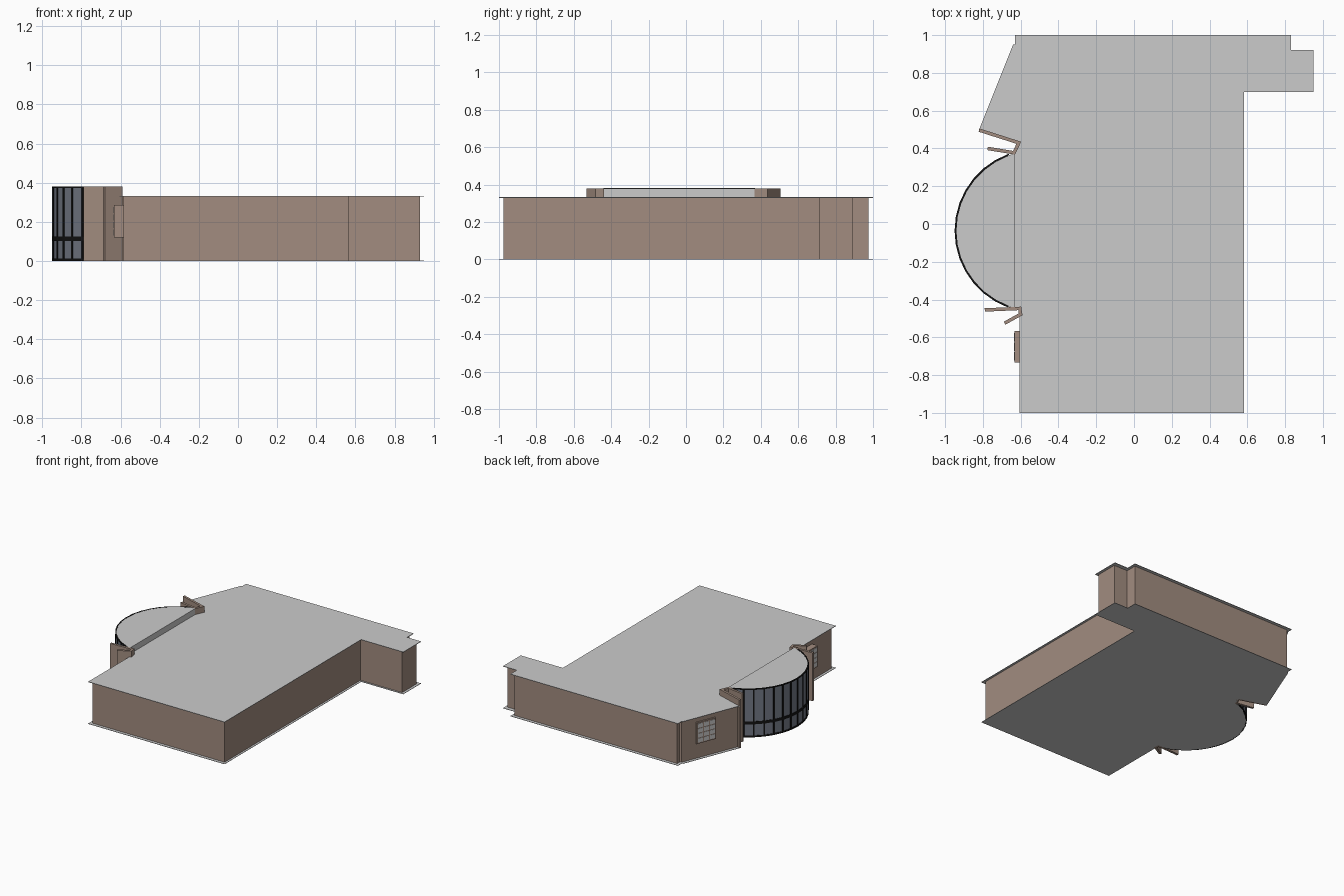
import bpy, bmesh, math
from mathutils import Vector

if "Cube" in bpy.data.objects:
    bpy.data.objects.remove(bpy.data.objects["Cube"])


def material(name, rgb):
    m = bpy.data.materials.new(name)
    m.diffuse_color = (*rgb, 1)
    m.use_nodes = True
    m.node_tree.nodes["Principled BSDF"].inputs["Base Color"].default_value = m.diffuse_color
    return m


BROWN = material("brown_wall", (0.36, 0.265, 0.215))
GREY = material("light_grey", (0.60, 0.60, 0.60))
GLASS = material("blue_grey_glass", (0.17, 0.19, 0.235))
BLACK = material("black_frame", (0.006, 0.006, 0.006))


def prisms(name, parts, mat):
    """One object from a list of (outline, bottom z, top z)."""
    bm = bmesh.new()
    for ring, z0, z1 in parts:
        low = [bm.verts.new((p[0], p[1], z0)) for p in ring]
        high = [bm.verts.new((p[0], p[1], z1)) for p in ring]
        bm.faces.new(low[::-1])
        bm.faces.new(high)
        n = len(ring)
        for i in range(n):
            j = (i + 1) % n
            bm.faces.new((low[i], low[j], high[j], high[i]))
    bmesh.ops.recalc_face_normals(bm, faces=bm.faces[:])
    me = bpy.data.meshes.new(name)
    bm.to_mesh(me)
    bm.free()
    me.materials.append(mat)
    ob = bpy.data.objects.new(name, me)
    bpy.context.collection.objects.link(ob)
    return ob


def offset(path, d):
    """Shift an open path to its left by d with mitred corners."""
    pts = [Vector(p) for p in path]
    dirs = [(b - a).normalized() for a, b in zip(pts, pts[1:])]
    nor = [Vector((-t.y, t.x)) for t in dirs]
    out = []
    for i, p in enumerate(pts):
        a, b = nor[max(i - 1, 0)], nor[min(i, len(nor) - 1)]
        out.append(p + (a + b) * d / (1 + a.dot(b)))
    return out


def ribbon(path, a, b):
    return offset(path, a) + offset(path, b)[::-1]


def rect(c, normal_deg, depth0, depth1, s0, s1):
    """Rectangle measured outward (depth) and sideways from a wall point."""
    t = math.radians(normal_deg)
    n, s = Vector((math.cos(t), math.sin(t))), Vector((-math.sin(t), math.cos(t)))
    return [Vector(c) + n * d + s * k for d, k in
            ((depth0, s0), (depth1, s0), (depth1, s1), (depth0, s1))]


H, TOP = 0.333, 0.38

# Main floor and roof plates, overhanging the walls slightly
outline = [(-0.605, -1), (0.583, -1), (0.583, 0.70), (0.95, 0.70), (0.95, 0.92),
           (0.83, 0.92), (0.83, 1), (-0.63, 1), (-0.63, 0.95), (-0.64, 0.95),
           (-0.82, 0.50), (-0.61, 0.435), (-0.63, 0.37), (-0.63, -0.44), (-0.605, -0.44)]
prisms("floor", [(outline, 0, 0.003)], GREY)
prisms("main_roof", [(outline, H - 0.004, H)], GREY)

# Outer walls
walls = [(-0.585, -0.46), (-0.585, -0.976), (0.567, -0.976), (0.567, 0.714),
         (0.93, 0.714), (0.93, 0.89), (0.81, 0.89), (0.81, 0.976),
         (-0.607, 0.976), (-0.607, 0.945), (-0.62, 0.94), (-0.80, 0.49)]
prisms("outer_walls", [(ribbon(walls, 0, 0.01), 0.001, H - 0.003)], BROWN)

# Folded wall pieces either side of the bay
flank_front = [(-0.79, -0.455), (-0.605, -0.447), (-0.60, -0.478), (-0.685, -0.525)]
flank_back = [(-0.82, 0.497), (-0.61, 0.43), (-0.635, 0.377), (-0.775, 0.40)]
prisms("front_flank_wall", [(ribbon(flank_front, -0.009, 0.009), 0, TOP)], BROWN)
prisms("back_flank_wall", [(ribbon(flank_back, -0.009, 0.009), 0, TOP)], BROWN)

# Curved glazed bay
N, R, CX, CY, HALF = 14, 0.428, -0.517, -0.036, 69.5


def arc(r, n):
    return [(CX - r * math.cos(t), CY - r * math.sin(t)) for t in
            (math.radians(-HALF + 2 * HALF * i / n) for i in range(n + 1))]


panes = arc(R, N)
ends = [(-0.63, -0.44), (-0.63, 0.37)]
bay_outline = panes + ends
prisms("bay_glass", [(ribbon(panes, -0.002, 0.002), 0.002, TOP - 0.002)], GLASS)
prisms("bay_floor", [(bay_outline, 0, 0.003)], GREY)
prisms("bay_roof", [(bay_outline, TOP - 0.005, TOP)], GREY)
prisms("bay_upper_back_wall", [([(-0.634, -0.44), (-0.63, -0.44), (-0.63, 0.37),
                                 (-0.634, 0.37)], H - 0.003, TOP - 0.001)], GREY)

# Bay frame: horizontal bands and upright bars
band = ribbon(panes, -0.005, 0.005)
bars = [(band, z0, z1) for z0, z1 in ((0.0, 0.013), (0.102, 0.124), (0.373, TOP + 0.001))]
for i, p in enumerate(panes):
    a = 180 - HALF + 2 * HALF * i / N
    bars.append((rect(p, a, -0.005, 0.005, -0.006, 0.006), 0.001, TOP - 0.001))
prisms("bay_frame", bars, BLACK)


# Grid windows on the left side: a box frame with small panes
def window(name, c, angle, depth, w=0.165, z0=0.12, z1=0.287, cols=3, rows=4):
    prisms(name + "_frame", [(rect(c, angle, -0.005, depth, -w / 2, w / 2), z0, z1)], BROWN)
    edge, gap = 0.01, 0.007
    pw = (w - 2 * edge + gap) / cols
    ph = (z1 - z0 - 2 * edge + gap) / rows
    parts = []
    for i in range(cols):
        for j in range(rows):
            s, z = -w / 2 + edge + i * pw, z0 + edge + j * ph
            parts.append((rect(c, angle, depth - 0.002, depth + 0.002, s, s + pw - gap),
                          z, z + ph - gap))
    prisms(name + "_panes", parts, GREY)


window("angled_wall_window", (-0.696, 0.751), 158.2, 0.012)
window("left_wall_window", (-0.585, -0.65), 180, 0.048)
